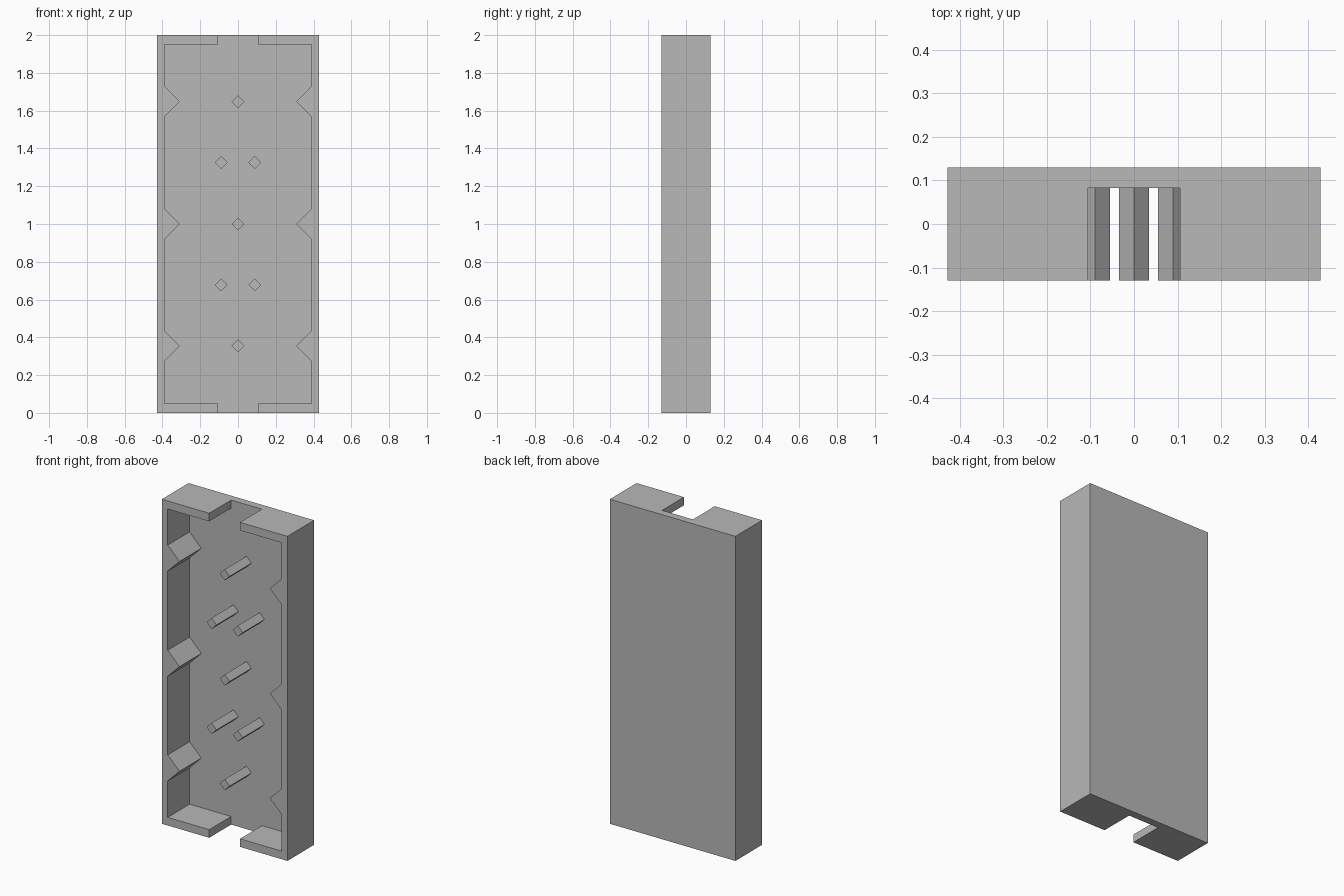
import bpy
import bmesh

if "Cube" in bpy.data.objects:
    bpy.data.objects.remove(bpy.data.objects["Cube"], do_unlink=True)

GREY = (0.48, 0.48, 0.48, 1)
grey = bpy.data.materials.new("plain grey")
grey.use_nodes = True
grey.diffuse_color = GREY
grey.node_tree.nodes["Principled BSDF"].inputs["Base Color"].default_value = GREY

HALF_W, HEIGHT, HALF_D = 0.428, 2.0, 0.13
INNER_X, LIP, GAP = 0.388, 0.05, 0.105
PLATE_Y = 0.083
ROWS = (0.355, 1.0, 1.648)       # rows of ribs and centre pins
PAIR_ROWS = (0.678, 1.325)       # rows of paired pins
PIN = 0.034


def extrude_profile(name, points, y0, y1):
    """Extrude an x-z outline from y0 to y1."""
    bm = bmesh.new()
    face = bm.faces.new([bm.verts.new((x, y0, z)) for x, z in points])
    result = bmesh.ops.extrude_face_region(bm, geom=[face])
    verts = [v for v in result["geom"] if isinstance(v, bmesh.types.BMVert)]
    bmesh.ops.translate(bm, verts=verts, vec=(0, y1 - y0, 0))
    bmesh.ops.recalc_face_normals(bm, faces=bm.faces)
    mesh = bpy.data.meshes.new(name)
    bm.to_mesh(mesh)
    bm.free()
    mesh.materials.append(grey)
    obj = bpy.data.objects.new(name, mesh)
    bpy.context.collection.objects.link(obj)
    return obj


# Back plate
extrude_profile("back_plate", [(-HALF_W, 0), (HALF_W, 0), (HALF_W, HEIGHT), (-HALF_W, HEIGHT)],
                PLATE_Y, HALF_D)

# C-shaped side walls with end lips and pointed ribs
outline = [(GAP, 0), (HALF_W, 0), (HALF_W, HEIGHT), (GAP, HEIGHT),
           (GAP, HEIGHT - LIP), (INNER_X, HEIGHT - LIP)]
for z in reversed(ROWS):
    outline += [(INNER_X, z + 0.08), (0.308, z), (INNER_X, z - 0.08)]
outline += [(INNER_X, LIP), (GAP, LIP)]
for side, sign in (("left", 1), ("right", -1)):
    extrude_profile(side + "_wall", [(sign * x, z) for x, z in outline], -HALF_D, PLATE_Y)

# Diamond pins standing on the plate
spots = [(0, z) for z in ROWS] + [(x, z) for z in PAIR_ROWS for x in (-0.089, 0.089)]
for i, (x, z) in enumerate(spots):
    diamond = [(x - PIN, z), (x, z - PIN), (x + PIN, z), (x, z + PIN)]
    extrude_profile(f"pin_{i + 1}", diamond, -HALF_D, PLATE_Y)
